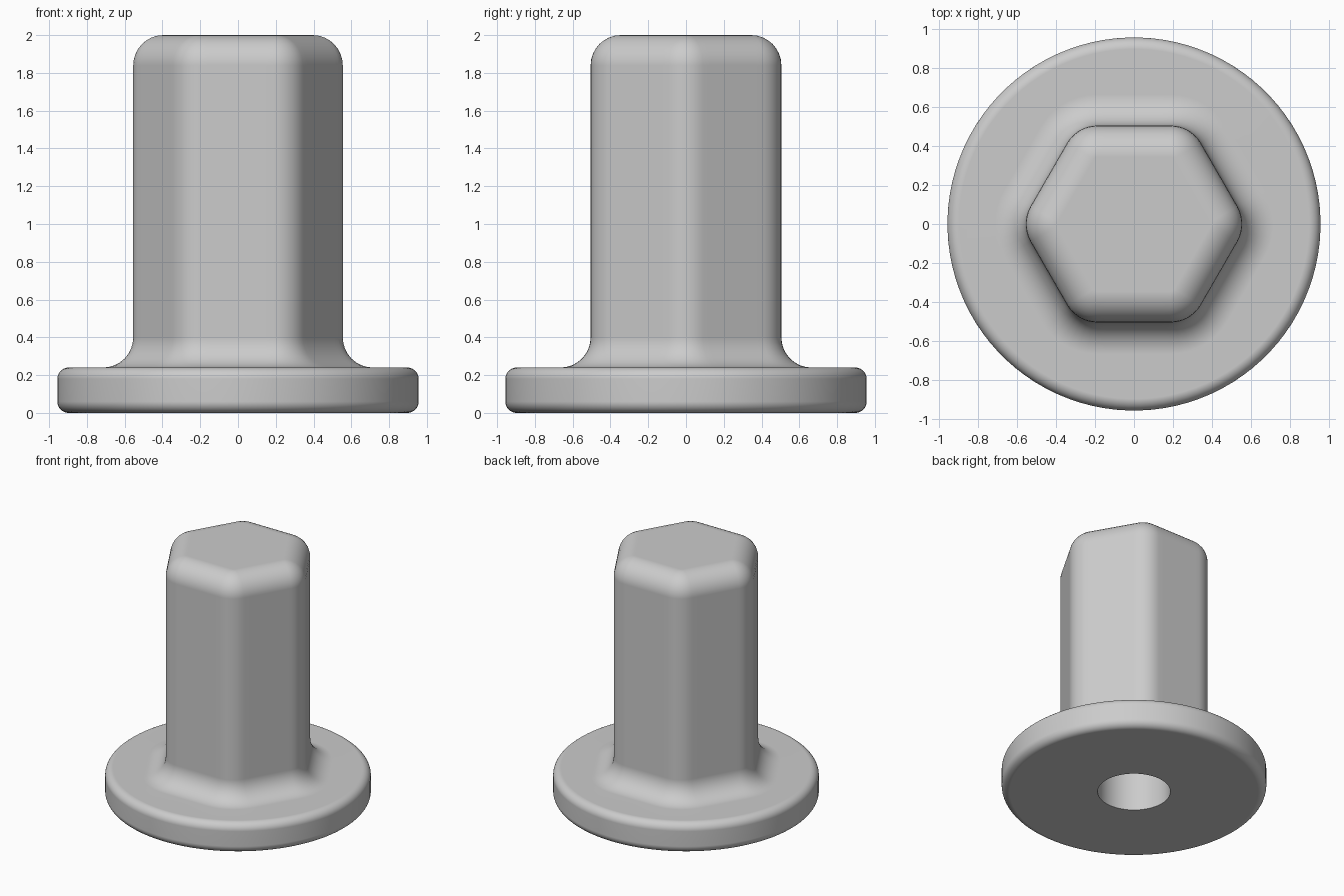
import bpy
import bmesh
from math import sin, cos, pi, radians

cube = bpy.data.objects.get("Cube")
if cube:
    bpy.data.objects.remove(cube, do_unlink=True)

ARC, FLAT = 8, 8                  # points per hexagon corner and per side
COUNT = 6 * (ARC + FLAT)
CORE, CORNER = 0.325, 0.18        # core hexagon apothem, corner radius
FLANGE, THICK, EDGE = 0.957, 0.24, 0.06
HEIGHT, FILLET, STEPS = 2.0, 0.16, 8
BORE, BORE_DEPTH = 0.263, 1.5


def hex_ring(offset, z):
    """Hexagon with rounded corners, grown or shrunk by an offset."""
    corners = []
    for c in range(6):
        a = c * pi / 3
        cx, cy = CORE / cos(pi / 6) * cos(a), CORE / cos(pi / 6) * sin(a)
        r = CORNER + offset
        corners.append([(cx + r * cos(t), cy + r * sin(t)) for t in
                        (a + pi / 3 * (i / (ARC - 1) - 0.5) for i in range(ARC))])
    points = []
    for c, arc in enumerate(corners):
        points += arc
        (x0, y0), (x1, y1) = arc[-1], corners[(c + 1) % 6][0]
        for i in range(1, FLAT + 1):
            f = i / (FLAT + 1)
            points.append((x0 + (x1 - x0) * f, y0 + (y1 - y0) * f))
    return [(x, y, z) for x, y in points]


def circle_ring(radius, z):
    angles = [2 * pi * (i - (ARC - 1) / 2) / COUNT for i in range(COUNT)]
    return [(radius * cos(a), radius * sin(a), z) for a in angles]


quarter = [i / STEPS * pi / 2 for i in range(STEPS + 1)]
rings = []
# rounded top of the hexagonal shank
rings += [hex_ring(FILLET * (sin(t) - 1), HEIGHT - FILLET * (1 - cos(t))) for t in quarter]
# concave fillet onto the flange
rings += [hex_ring(FILLET * (1 - cos(t)), THICK + FILLET * (1 - sin(t))) for t in quarter]
# rounded flange rim
rings += [circle_ring(FLANGE - EDGE * (1 - sin(t)), THICK - EDGE * (1 - cos(t))) for t in quarter]
rings += [circle_ring(FLANGE - EDGE * (1 - cos(t)), EDGE * (1 - sin(t))) for t in quarter]
# blind bore from below
rings += [circle_ring(BORE, 0), circle_ring(BORE, BORE_DEPTH)]

bm = bmesh.new()
loops = [[bm.verts.new(p) for p in ring] for ring in rings]
for upper, lower in zip(loops, loops[1:]):
    for i in range(COUNT):
        j = (i + 1) % COUNT
        bm.faces.new((upper[i], lower[i], lower[j], upper[j]))
bm.faces.new(loops[0])
bm.faces.new(list(reversed(loops[-1])))
bmesh.ops.recalc_face_normals(bm, faces=bm.faces)

mesh = bpy.data.meshes.new("flanged_hex_plug")
bm.to_mesh(mesh)
bm.free()
plug = bpy.data.objects.new("flanged_hex_plug", mesh)
bpy.context.collection.objects.link(plug)

# plain grey
grey = bpy.data.materials.new("light_grey")
grey.use_nodes = True
colour = (0.6, 0.6, 0.6, 1)
grey.diffuse_color = colour
grey.node_tree.nodes["Principled BSDF"].inputs["Base Color"].default_value = colour
mesh.materials.append(grey)

# smooth fillets, flat planes
bpy.ops.object.select_all(action="DESELECT")
plug.select_set(True)
bpy.context.view_layer.objects.active = plug
bpy.ops.object.shade_smooth_by_angle(angle=radians(35))
weighted = plug.modifiers.new("weighted_normals", "WEIGHTED_NORMAL")
weighted.keep_sharp = True
